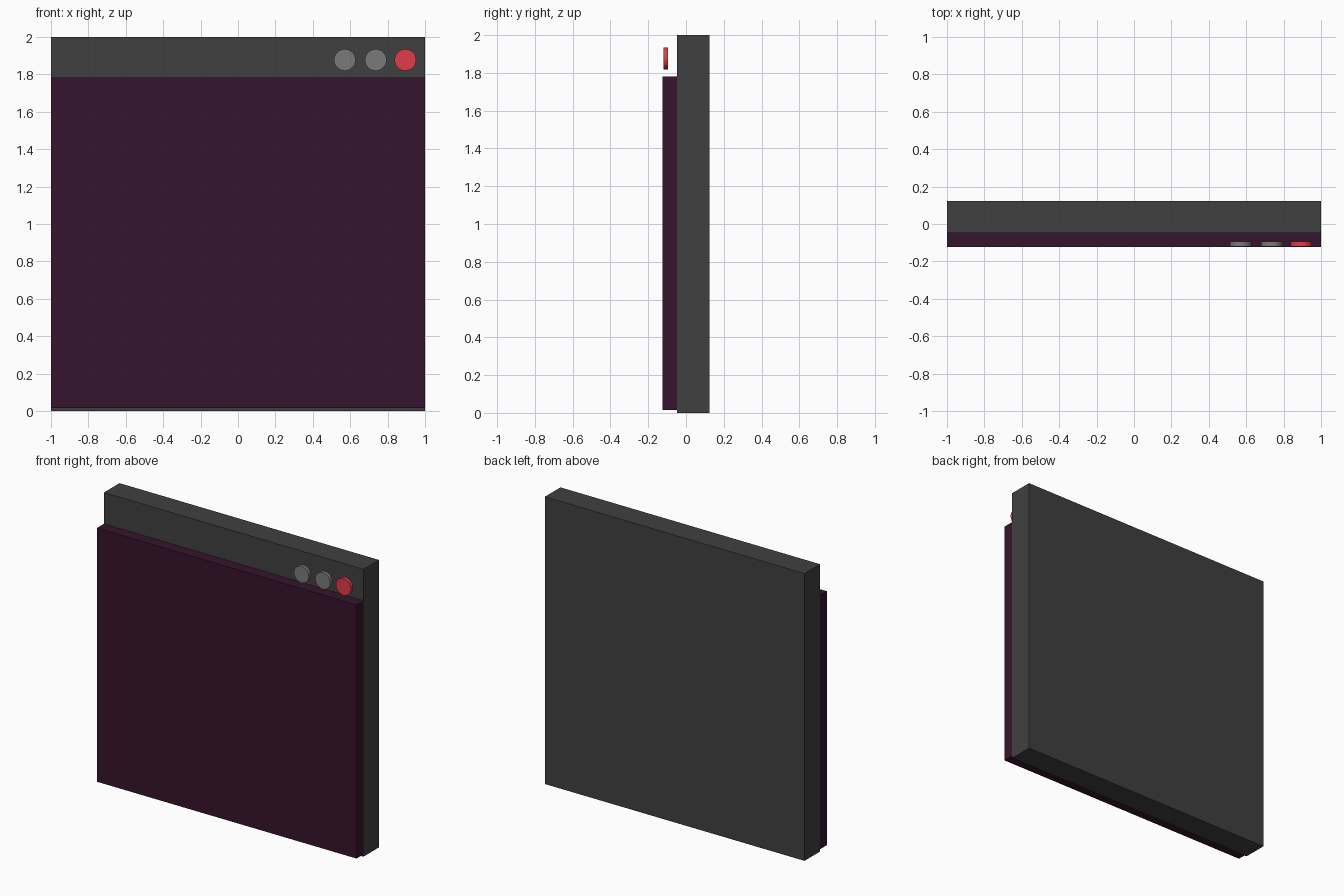
import bpy
import math

if "Cube" in bpy.data.objects:
    bpy.data.objects.remove(bpy.data.objects["Cube"])


def material(name, rgb):
    mat = bpy.data.materials.new(name)
    mat.diffuse_color = (*rgb, 1.0)
    mat.use_nodes = True
    mat.node_tree.nodes["Principled BSDF"].inputs["Base Color"].default_value = mat.diffuse_color
    return mat


def box(name, lo, hi, mat):
    centre = [(a + b) / 2 for a, b in zip(lo, hi)]
    bpy.ops.mesh.primitive_cube_add(size=1, location=centre)
    obj = bpy.context.object
    obj.name = name
    obj.scale = [b - a for a, b in zip(lo, hi)]
    bpy.ops.object.transform_apply(location=False, rotation=False, scale=True)
    obj.data.materials.append(mat)
    return obj


def button(name, x, mat):
    bpy.ops.mesh.primitive_cylinder_add(
        vertices=32, radius=0.058, depth=0.025,
        location=(x, -0.107, 1.877), rotation=(math.pi / 2, 0, 0))
    obj = bpy.context.object
    obj.name = name
    obj.data.materials.append(mat)
    bpy.ops.object.shade_smooth_by_angle(angle=math.radians(40))
    return obj


dark = material("dark_grey", (0.051, 0.051, 0.051))
purple = material("deep_purple", (0.037, 0.007, 0.026))
grey = material("mid_grey", (0.195, 0.195, 0.195))
red = material("red", (0.745, 0.045, 0.065))

# Window body and the raised screen in front of it
box("window_frame", (-1, -0.047, 0), (1, 0.124, 2), dark)
box("screen_panel", (-1, -0.124, 0.016), (1, -0.047, 1.782), purple)

# Row of floating title bar buttons
for name, x, mat in (("minimise_button", 0.571, grey),
                     ("maximise_button", 0.736, grey),
                     ("close_button", 0.895, red)):
    button(name, x, mat)
